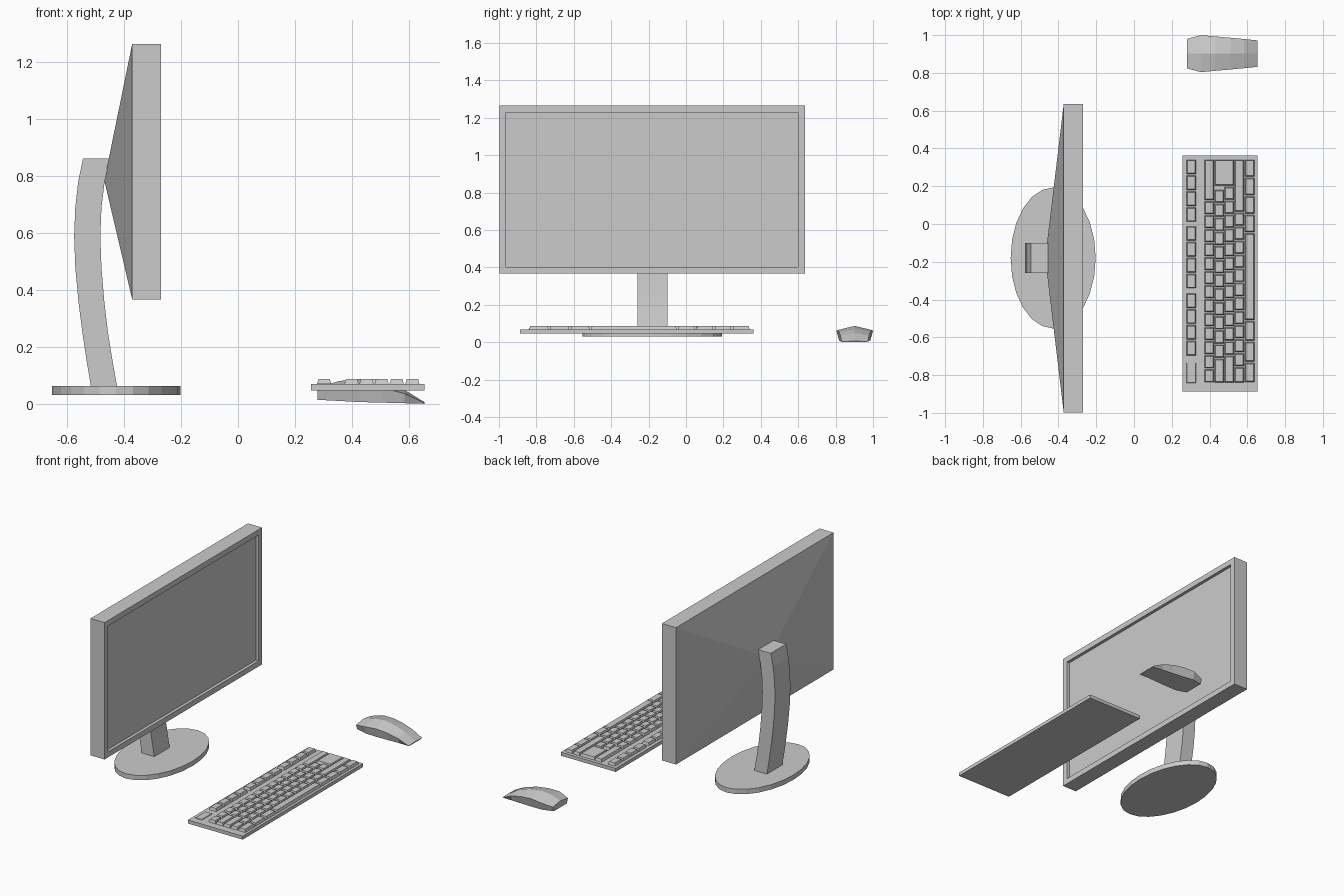
import bpy, bmesh, math
from mathutils import Vector, Matrix

if "Cube" in bpy.data.objects:
    bpy.data.objects.remove(bpy.data.objects["Cube"])


def finish(name, bm):
    bmesh.ops.recalc_face_normals(bm, faces=bm.faces[:])
    me = bpy.data.meshes.new(name)
    bm.to_mesh(me)
    bm.free()
    ob = bpy.data.objects.new(name, me)
    bpy.context.collection.objects.link(ob)
    return ob


def add_box(bm, x0, x1, y0, y1, z0, z1, taper=0.0):
    """Box whose top face is narrowed by taper on every side."""
    c = Vector(((x0 + x1) / 2, (y0 + y1) / 2, (z0 + z1) / 2))
    size = Matrix.Diagonal((x1 - x0, y1 - y0, z1 - z0, 1))
    verts = bmesh.ops.create_cube(bm, size=1, matrix=Matrix.Translation(c) @ size)["verts"]
    for v in verts:
        if v.co.z > c.z:
            v.co.x += taper if v.co.x < c.x else -taper
            v.co.y += taper if v.co.y < c.y else -taper


def loft(bm, rings):
    """Skin closed rings of equal length and cap both ends."""
    rings = [[bm.verts.new(p) for p in r] for r in rings]
    n = len(rings[0])
    for a, b in zip(rings, rings[1:]):
        for i in range(n):
            j = (i + 1) % n
            bm.faces.new((a[i], a[j], b[j], b[i]))
    bm.faces.new(rings[0])
    bm.faces.new(rings[-1])


MID_Y = -0.18

# Monitor: box with a recessed screen and a pyramid back
bm = bmesh.new()
add_box(bm, -0.372, -0.27, -0.998, 0.635, 0.367, 1.265)
bm.normal_update()
front = max(bm.faces, key=lambda f: f.calc_center_median().x)
back = min(bm.faces, key=lambda f: f.calc_center_median().x)
bmesh.ops.inset_individual(bm, faces=[front], thickness=0.051)
wall = bmesh.ops.extrude_discrete_faces(bm, faces=[front])["faces"]
bmesh.ops.translate(bm, vec=(-0.02, 0, 0), verts=wall[0].verts[:])
apex = bmesh.ops.poke(bm, faces=[back])["verts"][0]
apex.co = (-0.47, MID_Y, 0.785)
finish("monitor", bm)

# Curved neck
bm = bmesh.new()
neck = [(0.06, -0.517, -0.425), (0.15, -0.532, -0.441), (0.25, -0.547, -0.457),
        (0.36, -0.561, -0.470), (0.48, -0.572, -0.480), (0.59, -0.576, -0.484),
        (0.69, -0.572, -0.480), (0.78, -0.562, -0.469), (0.862, -0.545, -0.450)]
loft(bm, [[(b, MID_Y - 0.08, z), (f, MID_Y - 0.08, z),
           (f, MID_Y + 0.08, z), (b, MID_Y + 0.08, z)] for z, b, f in neck])
finish("neck", bm)

# Oval foot
bm = bmesh.new()
angles = [i * math.tau / 24 for i in range(24)]
loft(bm, [[(-0.428 + 0.225 * math.cos(a), MID_Y + 0.373 * math.sin(a), z) for a in angles]
          for z in (0.03, 0.062)])
finish("foot", bm)

# Keyboard tray
bm = bmesh.new()
add_box(bm, 0.257, 0.655, -0.887, 0.362, 0.046, 0.069)
finish("keyboard_tray", bm)

# Keys: each row is (x start, [(y start, key count, pitch), ...]) running to -y
rows = [
    (0.278, [(0.340, 4, 0.084), (-0.012, 4, 0.084), (-0.368, 4, 0.084)]),
    (0.374, [(0.340, 1, 0.221), (0.119, 13, 0.0742)]),
    (0.427, [(0.180, 12, 0.0745), (-0.714, 1, 0.132)]),
    (0.480, [(0.196, 12, 0.0745), (-0.698, 1, 0.148)]),
    (0.533, [(0.340, 1, 0.281), (0.059, 11, 0.0745), (-0.7605, 1, 0.0855)]),
    (0.588, [(0.340, 4, 0.0975), (-0.050, 1, 0.465), (-0.515, 3, 0.110)]),
]
KEY_W, GAP = 0.050, 0.008
bm = bmesh.new()
for x, runs in rows:
    for y, count, pitch in runs:
        for i in range(count):
            top = y - i * pitch
            add_box(bm, x, x + KEY_W, top - pitch + GAP, top, 0.069, 0.087, 0.005)
# Double-height return key and low corner key
add_box(bm, 0.427, 0.530, 0.204, 0.340, 0.069, 0.087, 0.005)
add_box(bm, 0.278, 0.328, -0.842, -0.735, 0.069, 0.073, 0.002)
finish("keys", bm)

# Mouse: sections of (x, half width, bottom z, shoulder z, ridge z)
bm = bmesh.new()
sections = [(0.28, 0.078, 0.014, 0.045, 0.057), (0.355, 0.098, 0.010, 0.061, 0.080),
            (0.43, 0.091, 0.006, 0.065, 0.087), (0.51, 0.084, 0.004, 0.056, 0.074),
            (0.585, 0.077, 0.002, 0.036, 0.049), (0.655, 0.070, 0.0, 0.004, 0.006)]
CY = 0.902
loft(bm, [[(x, CY - w * 0.85, b), (x, CY - w, s), (x, CY, r), (x, CY + w, s), (x, CY + w * 0.85, b)]
          for x, w, b, s, r in sections])
finish("mouse", bm)
